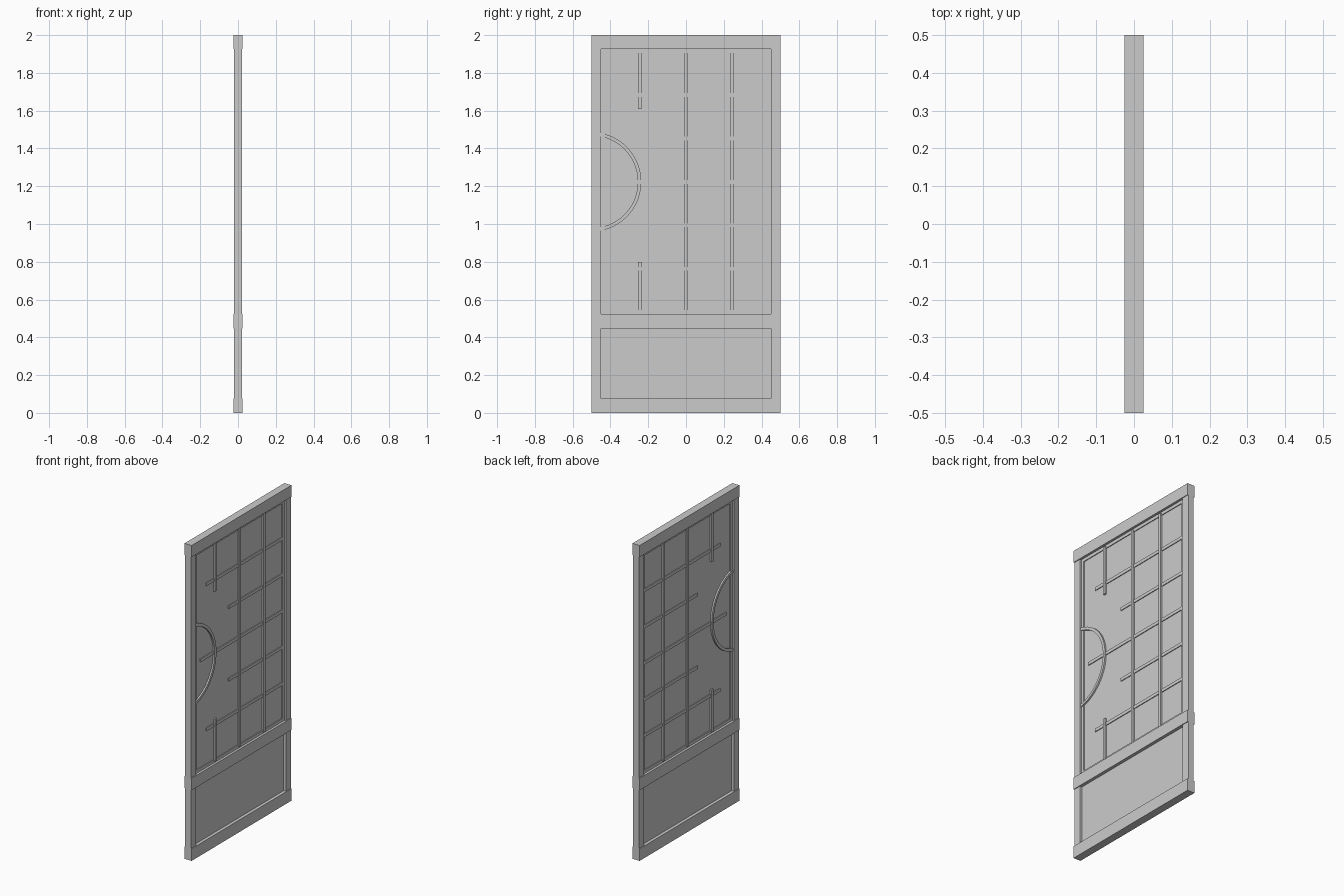
import bpy, bmesh, math

if "Cube" in bpy.data.objects:
    bpy.data.objects.remove(bpy.data.objects["Cube"])


def box(name, x, y0, y1, z0, z1):
    """Box centred in thickness: half thickness x, spans in y and z."""
    bm = bmesh.new()
    bmesh.ops.create_cube(bm, size=1)
    for v in bm.verts:
        v.co = (math.copysign(x, v.co.x),
                y1 if v.co.y > 0 else y0,
                z1 if v.co.z > 0 else z0)
    return finish(name, bm)


def finish(name, bm):
    bmesh.ops.recalc_face_normals(bm, faces=bm.faces)
    me = bpy.data.meshes.new(name)
    bm.to_mesh(me)
    bm.free()
    ob = bpy.data.objects.new(name, me)
    bpy.context.collection.objects.link(ob)
    return ob


# Half thicknesses of the layers
RAIL, STILE, PANEL, CROSS, UPRIGHT = 0.025, 0.02, 0.005, 0.01, 0.015

# Outer frame: rails over slightly thinner stiles
for name, z0, z1 in (("bottom_rail", 0, 0.077), ("middle_rail", 0.448, 0.524),
                     ("top_rail", 1.926, 2)):
    box(name, RAIL, -0.5, 0.5, z0, z1)
for name, s in (("left_stile", -1), ("right_stile", 1)):
    for part, z0, z1 in (("lower", 0.077, 0.448), ("upper", 0.524, 1.926)):
        box(f"{part}_{name}", STILE, *sorted((0.45 * s, 0.5 * s)), z0, z1)

# Recessed panels
box("lower_panel", PANEL, -0.45, 0.45, 0.077, 0.448)
box("upper_panel", PANEL, -0.45, 0.45, 0.524, 1.926)

# Thin lining around the upper panel
box("lining_top", CROSS, -0.45, 0.45, 1.906, 1.926)
box("lining_bottom", CROSS, -0.45, 0.45, 0.524, 0.544)
box("lining_left", CROSS, -0.45, -0.43, 0.544, 1.906)
box("lining_right", CROSS, 0.43, 0.45, 0.544, 1.906)

# Horizontal lattice bars
for z, start in ((1.683, -0.33), (1.453, -0.105), (1.223, -0.39),
                 (0.993, -0.105), (0.763, -0.33)):
    box("lattice_cross_bar", CROSS, start, 0.44, z - 0.01, z + 0.01)

# Vertical lattice bars, the left one interrupted
for y, z0, z1 in ((0, 0.53, 1.92), (0.243, 0.53, 1.92),
                  (-0.244, 0.53, 0.8), (-0.244, 1.61, 1.92)):
    box("lattice_upright", UPRIGHT, y - 0.009, y + 0.009, z0, z1)

# Arc moulding centred on the left edge, ends tucked into the stile
bm = bmesh.new()
N, rings = 32, []
lim = math.radians(80)
for i in range(N + 1):
    a = -lim + 2 * lim * i / N
    rings.append([bm.verts.new((x, -0.5 + r * math.cos(a), 1.223 + r * math.sin(a)))
                  for x, r in ((-UPRIGHT, 0.245), (UPRIGHT, 0.245),
                               (UPRIGHT, 0.263), (-UPRIGHT, 0.263))])
for a, b in zip(rings, rings[1:]):
    for k in range(4):
        bm.faces.new((a[k], a[(k + 1) % 4], b[(k + 1) % 4], b[k]))
bm.faces.new(rings[0])
bm.faces.new(rings[-1])
arc = finish("arc_moulding", bm)
bpy.context.view_layer.objects.active = arc
arc.select_set(True)
bpy.ops.object.shade_smooth_by_angle(angle=math.radians(30))
